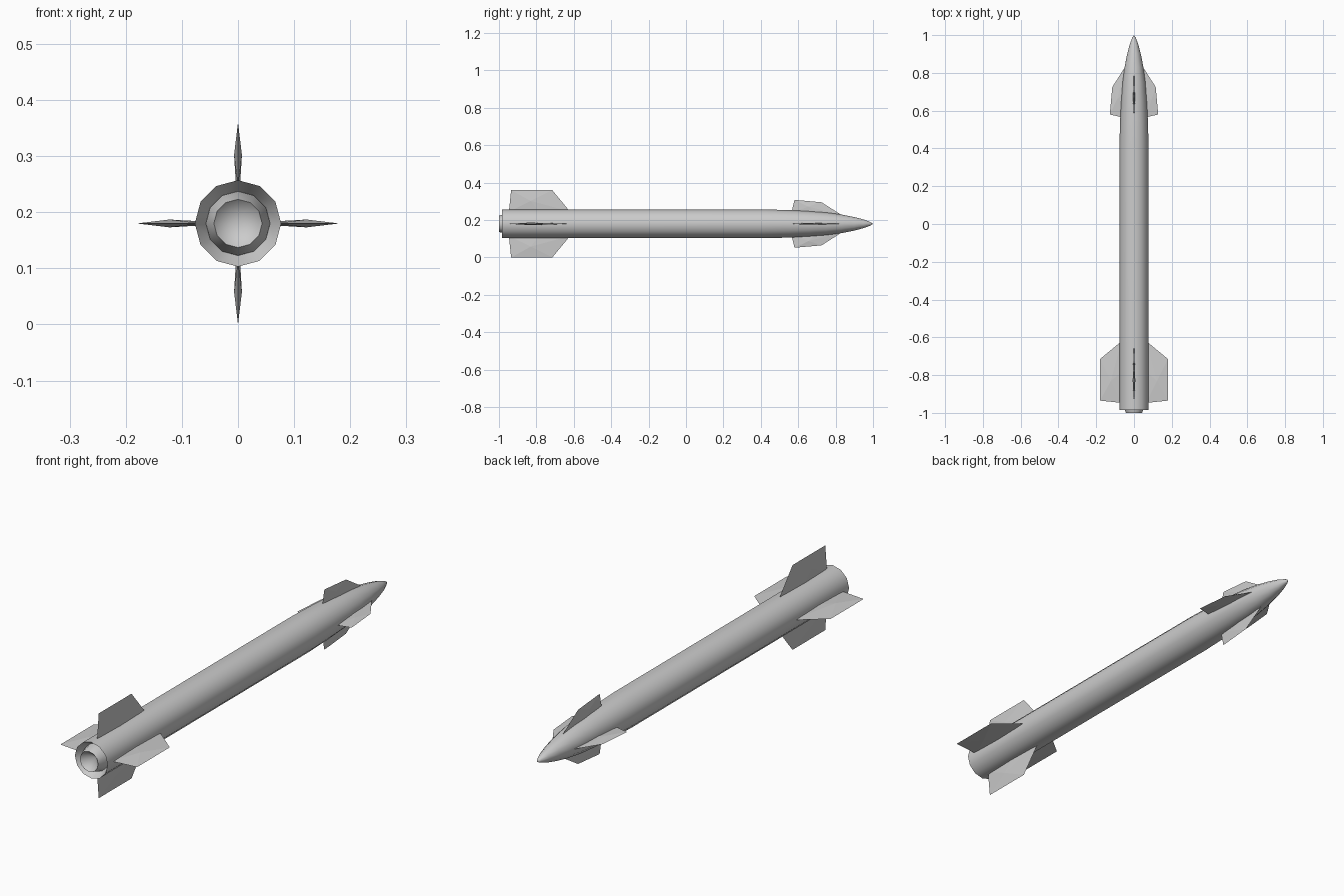
import bpy, bmesh, math
from mathutils import Matrix

if "Cube" in bpy.data.objects:
    bpy.data.objects.remove(bpy.data.objects["Cube"])

AXIS_Z = 0.18
SIDES = 12


def finish(name, bm, smooth=None):
    bmesh.ops.recalc_face_normals(bm, faces=bm.faces)
    mesh = bpy.data.meshes.new(name)
    bm.to_mesh(mesh)
    bm.free()
    obj = bpy.data.objects.new(name, mesh)
    bpy.context.collection.objects.link(obj)
    obj.location.z = AXIS_Z
    if smooth:
        bpy.ops.object.select_all(action='DESELECT')
        obj.select_set(True)
        bpy.context.view_layer.objects.active = obj
        bpy.ops.object.shade_smooth_by_angle(angle=math.radians(smooth))
    return obj


def lathe(name, profile):
    """Turn (y, radius) points around the long axis; radius 0 makes a pole."""
    bm = bmesh.new()
    rings = []
    for y, r in profile:
        if r == 0:
            rings.append([bm.verts.new((0, y, 0))] * SIDES)
        else:
            rings.append([bm.verts.new((r * math.sin(a), y, r * math.cos(a)))
                          for a in (2 * math.pi * i / SIDES for i in range(SIDES))])
    for a, b in zip(rings, rings[1:]):
        for i in range(SIDES):
            j = (i + 1) % SIDES
            corners = list(dict.fromkeys((a[i], a[j], b[j], b[i])))
            bm.faces.new(corners)
    return finish(name, bm, 35)


def fin(name, outline, ridge, root_half, ridge_half, turn):
    """Thin-edged fin: outline (y, r) from rear root to front root, thickest at the ridge."""
    bm = bmesh.new()
    rim = [bm.verts.new((0, y, r)) for y, r in outline]
    sides = []
    for s in (1, -1):
        root_y = (outline[0][0] + outline[-1][0]) / 2
        root_r = (outline[0][1] + outline[-1][1]) / 2
        root = bm.verts.new((s * root_half, root_y, root_r))
        peak = bm.verts.new((s * ridge_half, ridge[0], ridge[1]))
        for a, b in zip(rim, rim[1:]):
            bm.faces.new((a, b, peak))
        bm.faces.new((rim[-1], root, peak))
        bm.faces.new((root, rim[0], peak))
        sides.append(root)
    # root cap, hidden inside the body
    bm.faces.new((rim[0], sides[0], rim[-1], sides[1]))
    bm.transform(Matrix.Rotation(turn, 4, 'Y'))
    return finish(name, bm)


# Body tube with tapered nose and recessed tail
lathe("body", [(-0.95, 0), (-0.95, 0.057), (-0.985, 0.077), (0.42, 0.077),
               (0.55, 0.0735), (0.66, 0.068), (0.75, 0.061), (0.83, 0.050),
               (0.90, 0.036), (0.95, 0.023), (0.985, 0.010), (1.0, 0)])

# Exhaust nozzle with hollow bell
lathe("nozzle", [(-0.94, 0), (-0.94, 0.058), (-0.955, 0.057), (-1.0, 0.043), (-0.955, 0)])

# Four tail fins and four nose fins
tail_outline = [(-0.947, 0.065), (-0.935, 0.18), (-0.715, 0.18), (-0.62, 0.065)]
nose_outline = [(0.564, 0.06), (0.58, 0.128), (0.725, 0.115), (0.83, 0.048)]
for n, label in enumerate(("top", "right", "bottom", "left")):
    turn = n * math.pi / 2
    fin("tail_fin_" + label, tail_outline, (-0.83, 0.122), 0.0035, 0.007, turn)
    fin("nose_fin_" + label, nose_outline, (0.655, 0.092), 0.004, 0.005, turn)
